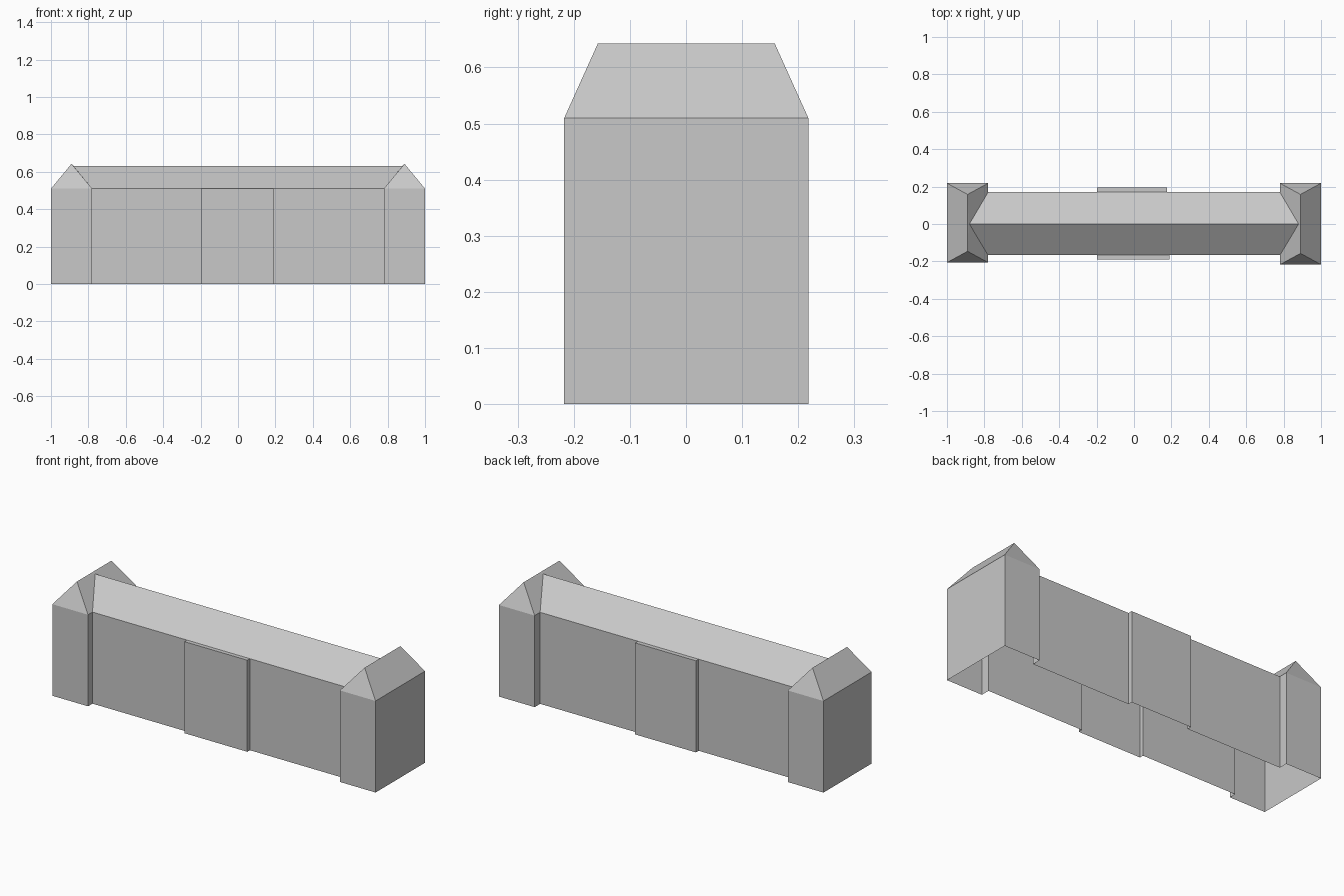
import bpy

cube = bpy.data.objects.get("Cube")
if cube:
    bpy.data.objects.remove(cube, do_unlink=True)

# One plain grey for the whole building
grey = bpy.data.materials.new("plain_grey")
grey.use_nodes = True
colour = (0.58, 0.58, 0.58, 1)
grey.diffuse_color = colour
grey.node_tree.nodes["Principled BSDF"].inputs["Base Color"].default_value = colour


def add_part(name, verts, faces):
    mesh = bpy.data.meshes.new(name)
    mesh.from_pydata(verts, [], faces)
    mesh.materials.append(grey)
    obj = bpy.data.objects.new(name, mesh)
    bpy.context.scene.collection.objects.link(obj)
    return obj


EAVE, PAVILION_RIDGE, MAIN_RIDGE = 0.51, 0.643, 0.632
FRONT, BACK = -0.167, 0.17          # main wall lines
BAY_FRONT, BAY_BACK = -0.19, 0.194  # shallow central bays
INNER, OUTER, RIDGE_X, MEET_X = 0.78, 1.0, 0.89, 0.88
PAV_FRONT = {-1: -0.206, 1: -0.217}
PAV_BACK = 0.218
HIP = 0.06
BAY_L, BAY_R, BAY_BACK_R = -0.197, 0.19, 0.177

# Walls: one open shell following the stepped footprint, anticlockwise
front_line = [
    (-OUTER, PAV_FRONT[-1]), (-INNER, PAV_FRONT[-1]), (-INNER, FRONT),
    (BAY_L, FRONT), (BAY_L, BAY_FRONT), (BAY_R, BAY_FRONT), (BAY_R, FRONT),
    (INNER, FRONT), (INNER, PAV_FRONT[1]), (OUTER, PAV_FRONT[1])]
back_line = [
    (OUTER, PAV_BACK), (INNER, PAV_BACK), (INNER, BACK),
    (BAY_BACK_R, BACK), (BAY_BACK_R, BAY_BACK), (BAY_L, BAY_BACK), (BAY_L, BACK),
    (-INNER, BACK), (-INNER, PAV_BACK), (-OUTER, PAV_BACK)]
outline = front_line + back_line
n = len(outline)
add_part("walls",
         [(x, y, 0) for x, y in outline] + [(x, y, EAVE) for x, y in outline],
         [(i, (i + 1) % n, (i + 1) % n + n, i + n) for i in range(n)])

# Flat lids over the central bays
for name, right, y0, y1 in (("front_bay_top", BAY_R, BAY_FRONT, FRONT),
                            ("back_bay_top", BAY_BACK_R, BACK, BAY_BACK)):
    add_part(name, [(BAY_L, y0, EAVE), (right, y0, EAVE),
                    (right, y1, EAVE), (BAY_L, y1, EAVE)], [(0, 1, 2, 3)])

# Main roof: two slopes ending in valleys against the pavilions
add_part("main_roof",
         [(-INNER, FRONT, EAVE), (INNER, FRONT, EAVE),
          (MEET_X, 0, MAIN_RIDGE), (-MEET_X, 0, MAIN_RIDGE),
          (INNER, BACK, EAVE), (-INNER, BACK, EAVE)],
         [(0, 1, 2, 3), (3, 2, 4, 5)])

# Hipped pavilion roofs, the inner slope notched around the main roof
for s, name in ((-1, "right_pavilion_roof"), (1, "left_pavilion_roof")):
    front = PAV_FRONT[s]
    verts = [(s * OUTER, front, EAVE), (s * OUTER, PAV_BACK, EAVE),
             (s * RIDGE_X, PAV_BACK - HIP, PAVILION_RIDGE),
             (s * RIDGE_X, front + HIP, PAVILION_RIDGE),
             (s * INNER, front, EAVE), (s * INNER, PAV_BACK, EAVE),
             (s * INNER, FRONT, EAVE), (s * MEET_X, 0, MAIN_RIDGE),
             (s * INNER, BACK, EAVE)]
    faces = [(0, 1, 2, 3), (4, 0, 3), (1, 5, 2),
             (4, 3, 7, 6), (3, 2, 7), (2, 5, 8, 7)]
    if s < 0:
        faces = [f[::-1] for f in faces]
    add_part(name, verts, faces)
